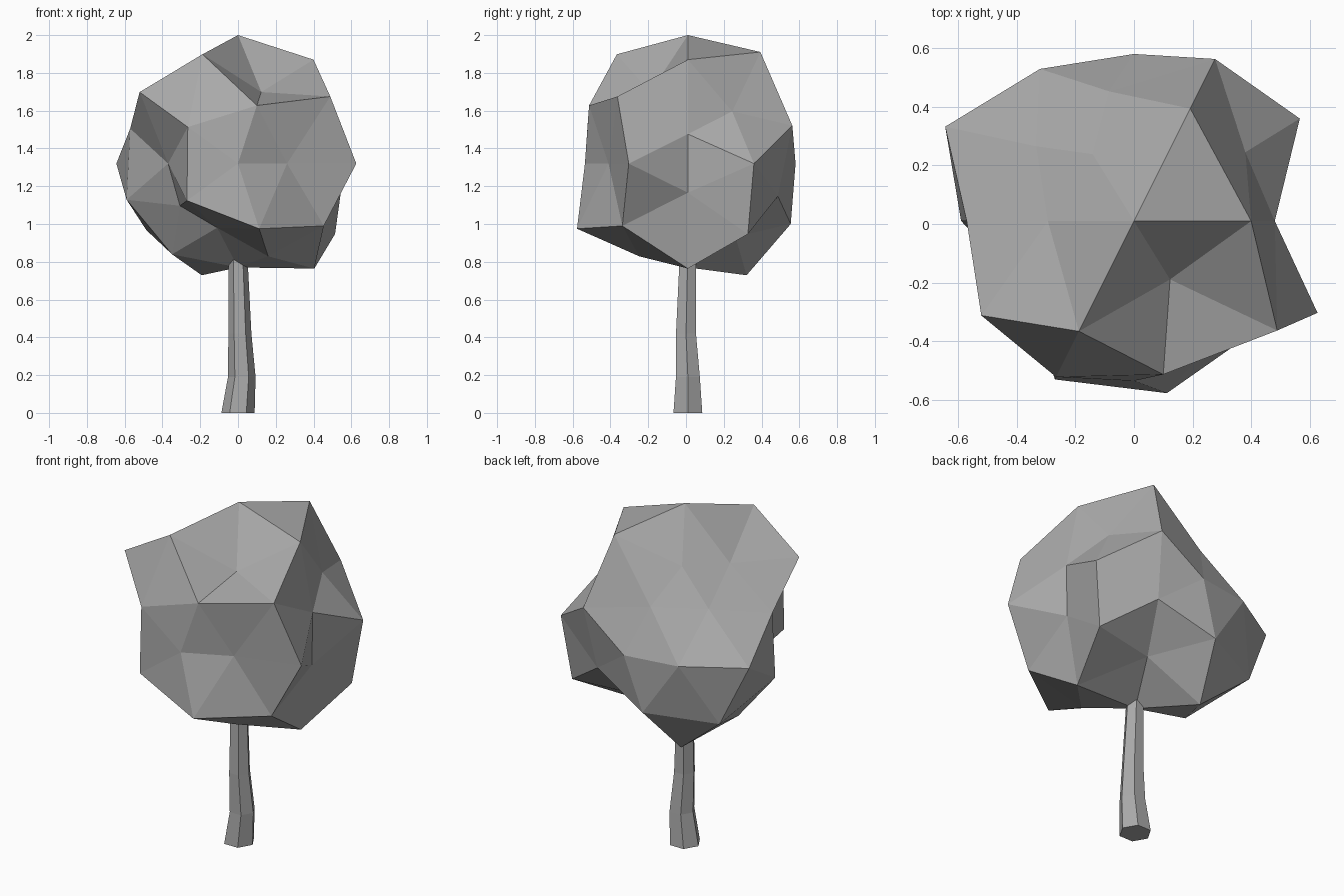
import bpy
import bmesh
import math
from mathutils import Matrix

default_cube = bpy.data.objects.get("Cube")
if default_cube:
    bpy.data.objects.remove(default_cube, do_unlink=True)


def make_material(name, colour):
    material = bpy.data.materials.new(name)
    material.use_nodes = True
    material.diffuse_color = colour
    shader = next(n for n in material.node_tree.nodes if n.type == "BSDF_PRINCIPLED")
    shader.inputs["Base Color"].default_value = colour
    return material


def add_object(name, bm, material):
    bmesh.ops.recalc_face_normals(bm, faces=bm.faces[:])
    mesh = bpy.data.meshes.new(name)
    bm.to_mesh(mesh)
    bm.free()
    mesh.materials.append(material)
    obj = bpy.data.objects.new(name, mesh)
    bpy.context.scene.collection.objects.link(obj)
    return obj


def angle_around_y(vert):
    # A tiny offset keeps points at angle zero at the start of their ring.
    return (math.atan2(vert.co.z, vert.co.x) + 0.001) % math.tau


grey = make_material("plain grey", (0.4, 0.4, 0.4, 1))

# Crown: a faceted ball lying on its side, each ring pushed in or out by radius
crown_radii = {
    -1.0: [0.545],
    -0.85: [0.494, 0.615, 0.625, 0.635, 0.69],
    -0.53: [0.71, 0.715, 0.435, 0.42, 0.66],
    -0.45: [0.7, 0.445, 0.72, 0.425, 0.577],
    0.0: [0.505, 0.68, 0.68, 0.5, 0.6, 0.62, 0.594, 0.55, 0.687, 0.5],
    0.45: [0.525, 0.51, 0.72, 0.695, 0.71],
    0.53: [0.665, 0.73, 0.485, 0.705, 0.48],
    0.85: [0.65, 0.52, 0.61, 0.64, 0.56],
    1.0: [0.57],
}
bm = bmesh.new()
bmesh.ops.create_icosphere(bm, subdivisions=2, radius=1)
bmesh.ops.rotate(bm, verts=bm.verts[:], cent=(0, 0, 0),
                 matrix=Matrix.Rotation(math.pi / 2, 3, "X"))
rings = {level: [] for level in crown_radii}
for vert in bm.verts:
    level = min(crown_radii, key=lambda y: abs(y - vert.co.y))
    rings[level].append(vert)
for level, ring in rings.items():
    ring.sort(key=angle_around_y)
    for vert, radius in zip(ring, crown_radii[level]):
        vert.co *= radius
bmesh.ops.translate(bm, verts=bm.verts[:], vec=(0, 0.01, 1.32))
add_object("crown", bm, grey)

# Trunk: six-sided sections (x, y, z, radius) bridged from the ground into the crown
trunk_sections = [
    (0.0, 0.01, 0.0, 0.088),
    (0.02, 0.01, 0.19, 0.073),
    (0.01, 0.0, 0.42, 0.061),
    (0.0, 0.01, 0.85, 0.049),
]
SIDES = 6
bm = bmesh.new()
loops = []
for x, y, z, radius in trunk_sections:
    loops.append([
        bm.verts.new((x + radius * math.cos(math.tau * i / SIDES),
                      y + radius * math.sin(math.tau * i / SIDES), z))
        for i in range(SIDES)
    ])
for lower, upper in zip(loops, loops[1:]):
    for i in range(SIDES):
        j = (i + 1) % SIDES
        bm.faces.new((lower[i], lower[j], upper[j], upper[i]))
bm.faces.new(loops[0])
bm.faces.new(loops[-1])
add_object("trunk", bm, grey)
